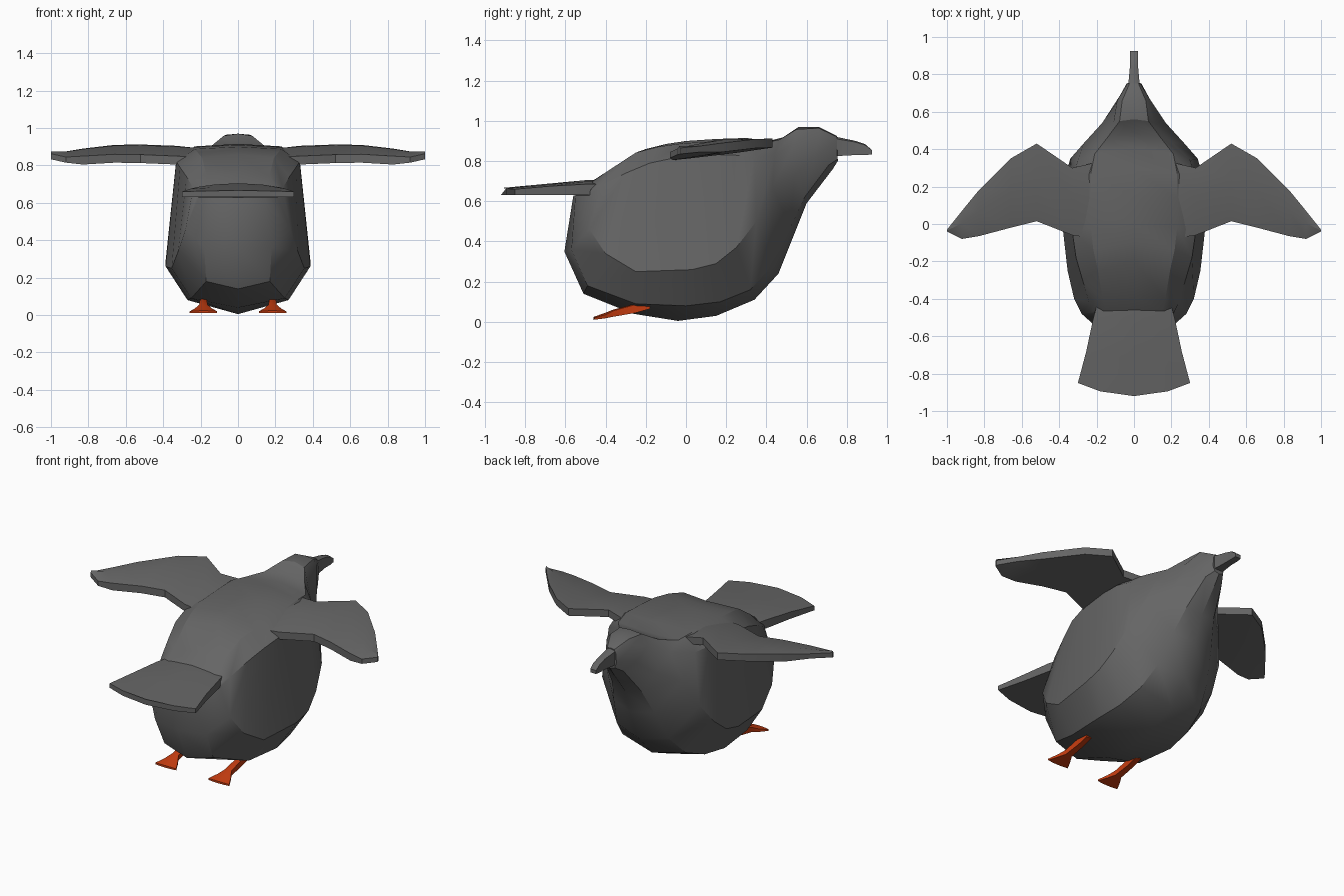
import bpy, bmesh, math

if "Cube" in bpy.data.objects:
    bpy.data.objects.remove(bpy.data.objects["Cube"])


def material(name, rgb):
    m = bpy.data.materials.new(name)
    m.diffuse_color = (*rgb, 1)
    m.use_nodes = True
    m.node_tree.nodes["Principled BSDF"].inputs["Base Color"].default_value = m.diffuse_color
    return m


GREY = material("slate grey", (0.13, 0.13, 0.13))
ORANGE = material("orange red", (0.55, 0.045, 0.005))


def loft(name, rings, mat, angle=32):
    """Skin closed rings of equal point count and cap both ends."""
    bm = bmesh.new()
    rows = [[bm.verts.new(p) for p in r] for r in rings]
    n = len(rows[0])
    for a, b in zip(rows, rows[1:]):
        for i in range(n):
            j = (i + 1) % n
            bm.faces.new((a[i], a[j], b[j], b[i]))
    bm.faces.new(rows[0])
    bm.faces.new(rows[-1])
    bmesh.ops.remove_doubles(bm, verts=bm.verts, dist=0.0005)
    bmesh.ops.recalc_face_normals(bm, faces=bm.faces)
    me = bpy.data.meshes.new(name)
    bm.to_mesh(me)
    bm.free()
    ob = bpy.data.objects.new(name, me)
    bpy.context.collection.objects.link(ob)
    me.materials.append(mat)
    bpy.ops.object.select_all(action='DESELECT')
    ob.select_set(True)
    bpy.context.view_layer.objects.active = ob
    bpy.ops.object.shade_smooth_by_angle(angle=math.radians(angle))
    return ob


def mirrored_ring(keel, low, chine, upper, top):
    # Extra point keeps the back broad and nearly flat
    back = (upper[0] * .7, upper[1] * .5 + top[0] * .5, top[1] * .85 + upper[2] * .15)
    half = [low, chine, upper, back]
    return ([(0, *keel)] + half + [(0, *top)]
            + [(-x, y, z) for x, y, z in reversed(half)])


# Body: keel, lower side, widest edge, shoulder and spine at each station
body = [
    [(-.56, .63), (.14, -.55, .63), (.21, -.48, .63), (.215, -.47, .66), (-.46, .705)],
    [(-.605, .35), (.18, -.57, .36), (.28, -.48, .46), (.24, -.42, .68), (-.38, .755)],
    [(-.51, .14), (.17, -.49, .18), (.32, -.40, .34), (.275, -.30, .74), (-.20, .86)],
    [(-.26, .04), (.25, -.25, .09), (.355, -.25, .25), (.31, -.18, .79), (-.10, .885)],
    [(-.04, .005), (.27, 0, .08), (.387, .03, .26), (.33, -.04, .82), (0, .90)],
    [(.15, .03), (.25, .17, .10), (.387, .15, .29), (.33, .12, .83), (.15, .91)],
    [(.34, .11), (.22, .32, .16), (.37, .25, .37), (.33, .24, .83), (.30, .915)],
    [(.46, .24), (.18, .43, .28), (.34, .35, .50), (.30, .34, .82), (.41, .90)],
    [(.54, .44), (.14, .52, .47), (.27, .43, .67), (.20, .44, .83), (.49, .92)],
]
# Neck and head continue from the last body station
head = [
    [(.60, .59), (.10, .59, .62), (.17, .54, .73), (.11, .54, .89), (.56, .97)],
    [(.73, .76), (.06, .71, .78), (.10, .64, .82), (.09, .66, .93), (.66, .97)],
    [(.755, .80), (.03, .755, .81), (.04, .75, .84), (.035, .75, .90), (.75, .925)],
]
loft("body_and_head", [mirrored_ring(*s) for s in body + head], GREY)


def bar(name, sections, mat, x0=0):
    """Flat part along y: y, half width, top z, bottom z, crown, bulge of the end."""
    rings = []
    for y, w, t, b, c, e in sections:
        arc = [(f * w, y - e * (1 - f * f), c * (1 - f * f)) for f in (-1, -.6, 0, .6, 1)]
        rings.append([(x0 + x, yy, t + cc) for x, yy, cc in arc]
                     + [(x0 + x, yy, b) for x, yy, _ in reversed(arc)])
    return loft(name, rings, mat)


# Beak with hooked tip
bar("beak", [(.70, .045, .92, .82, .015, 0), (.75, .03, .91, .825, .01, 0),
             (.84, .022, .895, .83, .006, 0), (.89, .022, .88, .83, .005, 0),
             (.925, .02, .855, .833, 0, 0)], GREY)

# Fanned tail, its root buried in the rump
bar("tail", [(-.44, .20, .685, .632, .02, 0), (-.50, .217, .685, .632, .02, 0),
             (-.68, .255, .675, .632, .01, .035), (-.85, .30, .66, .632, .006, .07)], GREY)

# Wings: x, leading y, trailing y, height of front and rear edges; the centre is buried
span = [(0, .36, -.06, .88, .85), (.2, .33, -.08, .89, .845), (.33, .30, -.06, .905, .85),
        (.52, .43, .015, .912, .858), (.66, .35, -.02, .91, .86), (.83, .18, -.065, .89, .85),
        (.92, .07, -.08, .875, .845), (1, -.03, -.04, .865, .863)]
sections = []
for x, lead, trail, zf, zr in span:
    mid = lead * .55 + trail * .45
    rise = .014 * (1 - x ** 4)
    thick = .045 if x < .9 else .03
    sections.append([(x, lead, zf), (x, mid, (zf + zr) / 2 + .01 + rise), (x, trail, zr),
                     (x, trail, zr - thick), (x, mid, (zf + zr) / 2 - thick),
                     (x, lead, zf - thick)])
left = [[(-x, y, z) for x, y, z in s] for s in reversed(sections[1:])]
loft("wings", left + sections, GREY)

# Legs flaring into flat feet
for side, x in (("left", -.185), ("right", .185)):
    bar(side + "_foot", [(-.18, .018, .09, .065, 0, 0), (-.25, .018, .086, .045, .004, 0),
                         (-.36, .022, .056, .026, .006, 0), (-.40, .045, .036, .018, .01, 0),
                         (-.455, .073, .02, .011, .004, .007)], ORANGE, x)
